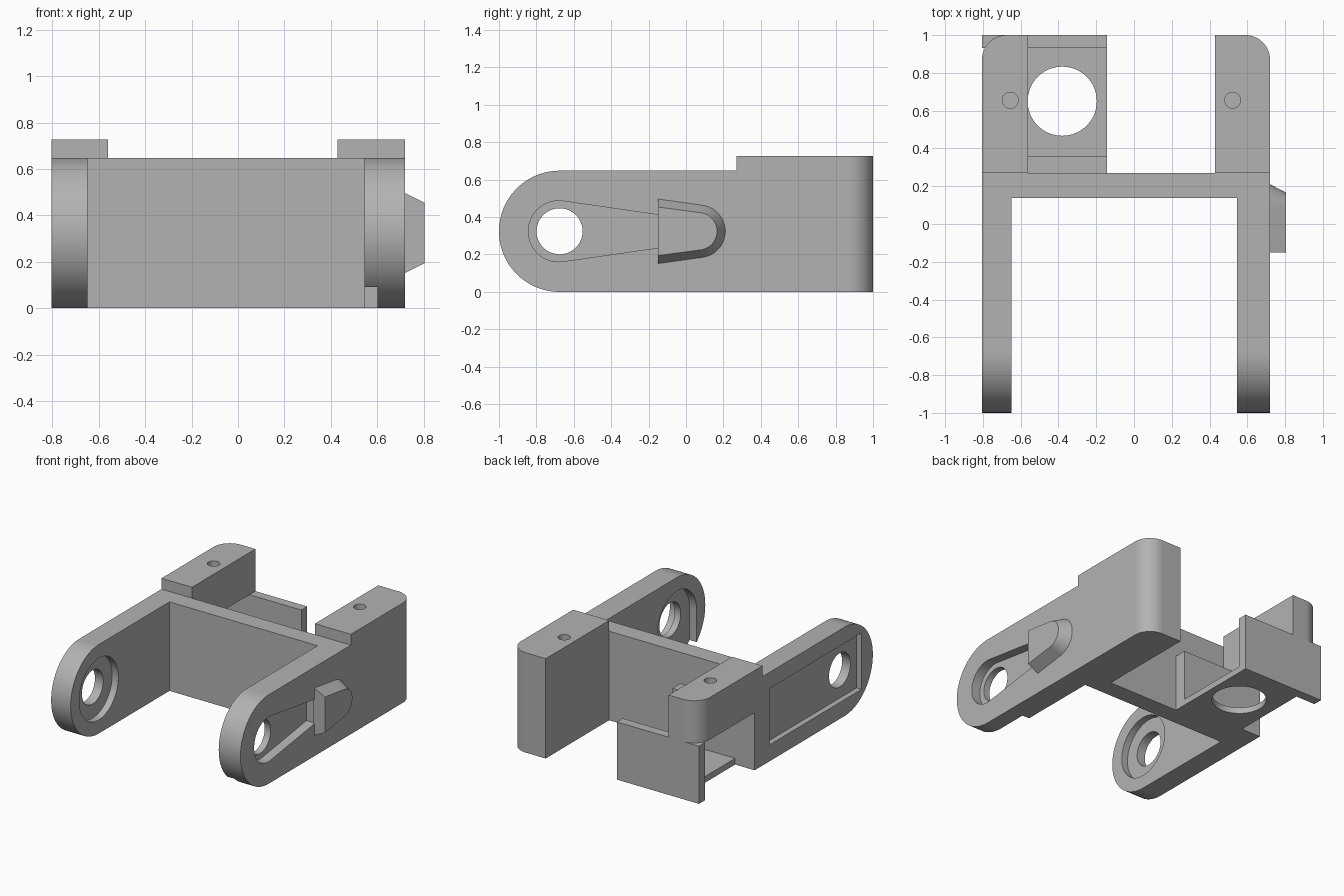
import bpy, bmesh
from math import sin, cos, pi, radians

cube = bpy.data.objects.get("Cube")
if cube:
    bpy.data.objects.remove(cube, do_unlink=True)

grey = bpy.data.materials.new("plain_grey")
grey.use_nodes = True
TONE = (0.45, 0.45, 0.45, 1)
grey.diffuse_color = TONE
grey.node_tree.nodes["Principled BSDF"].inputs["Base Color"].default_value = TONE


def arc(u, v, r, start, end, n=24):
    """Points on an arc, angles in degrees."""
    steps = [radians(start + (end - start) * i / n) for i in range(n + 1)]
    return [(u + r * cos(a), v + r * sin(a)) for a in steps]


def circle(u, v, r, n=48):
    return arc(u, v, r, 0, 360, n)[:-1]


def rect(u0, u1, v0, v1):
    return [(u0, v0), (u1, v0), (u1, v1), (u0, v1)]


def prism(name, outline, axis, lo, hi, far_outline=None):
    """Solid between two outlines: axis 'x' uses (y, z) points, 'z' uses (x, y)."""
    def place(p, d):
        return (d, p[0], p[1]) if axis == "x" else (p[0], p[1], d)
    bm = bmesh.new()
    near = [bm.verts.new(place(p, lo)) for p in outline]
    far = [bm.verts.new(place(p, hi)) for p in far_outline or outline]
    n = len(near)
    bm.faces.new(near[::-1])
    bm.faces.new(far)
    for i in range(n):
        j = (i + 1) % n
        bm.faces.new((near[i], near[j], far[j], far[i]))
    bmesh.ops.recalc_face_normals(bm, faces=bm.faces)
    mesh = bpy.data.meshes.new(name)
    bm.to_mesh(mesh)
    bm.free()
    mesh.materials.append(grey)
    obj = bpy.data.objects.new(name, mesh)
    bpy.context.collection.objects.link(obj)
    return obj


def activate(obj):
    bpy.ops.object.select_all(action="DESELECT")
    obj.select_set(True)
    bpy.context.view_layer.objects.active = obj


def cut(target, outline, axis, lo, hi):
    """Subtract a prism from the target."""
    cutter = prism("cutter", outline, axis, lo, hi)
    cutter.hide_render = True
    mod = target.modifiers.new("cut", "BOOLEAN")
    mod.operation, mod.solver, mod.object = "DIFFERENCE", "EXACT", cutter
    activate(target)
    bpy.ops.object.modifier_apply(modifier=mod.name)
    bpy.data.objects.remove(cutter, do_unlink=True)


# Main levels of the bracket
RIGHT, LEFT = -0.805, 0.72
RIGHT_IN, LEFT_IN = -0.648, 0.545
FRONT, BACK = 0.137, 0.27
TOP, POST_TOP, SHELF_TOP = 0.648, 0.727, 0.42
R = TOP / 2
PIVOT = (-1 + R, R)

# Side arms with rounded front ends
arm_side = arc(*PIVOT, R, 90, 270, 48) + [(BACK, 0), (BACK, TOP)]
right_arm = prism("right_arm", arm_side, "x", RIGHT, RIGHT_IN)
left_arm = prism("left_arm", arm_side, "x", LEFT_IN, LEFT)

# Right arm: outer panel recess, inner counterbore, pivot hole
cut(right_arm, rect(-0.87, 0.19, 0.12, 0.53), "x", RIGHT - 0.1, RIGHT + 0.04)
cut(right_arm, circle(*PIVOT, 0.225), "x", RIGHT_IN - 0.05, RIGHT_IN + 0.1)
cut(right_arm, circle(*PIVOT, 0.123), "x", RIGHT - 0.1, RIGHT_IN + 0.1)

# Left arm: inner slot open at the bottom, outer tapered groove, pivot hole
slot = arc(*PIVOT, 0.225, 0, 180) + [(-0.9, -0.1), (-0.45, -0.1)]
slot[-2:] = [(PIVOT[0] - 0.225, -0.1), (PIVOT[0] + 0.225, -0.1)]
cut(left_arm, slot, "x", LEFT_IN - 0.1, 0.602)
groove = arc(-0.68, R, 0.163, 83, 277, 32) + [(-0.14, 0.237), (-0.14, 0.411)]
cut(left_arm, groove, "x", LEFT - 0.07, LEFT + 0.1)
cut(left_arm, circle(*PIVOT, 0.123), "x", LEFT_IN - 0.1, LEFT + 0.1)


# Tapered clip on the outside of the left arm
def clip_outline(half, r, centre):
    return [(-0.15, R - half)] + arc(centre, R, r, -82, 82) + [(-0.15, R + half)]


clip = prism("side_clip", clip_outline(0.175, 0.143, 0.07), "x", LEFT - 0.005, 0.805,
             clip_outline(0.13, 0.1, 0.066))

# Cross plate joining the arms
cross_plate = prism("cross_plate", rect(RIGHT_IN, LEFT_IN, FRONT, BACK), "z", 0, TOP)

# Rear posts with a rounded outer corner and a screw hole
C = 0.13
left_profile = [(0.43, BACK), (LEFT, BACK)] + arc(LEFT - C, 1 - C, C, 0, 90) + [(0.43, 1)]
left_post = prism("left_post", left_profile, "z", 0, POST_TOP)
right_profile = [(RIGHT, BACK), (-0.56, BACK), (-0.56, 1)] + arc(RIGHT + C, 1 - C, C, 90, 180)
right_post = prism("right_post", right_profile, "z", SHELF_TOP, POST_TOP)
for post, x in ((left_post, 0.522), (right_post, -0.655)):
    cut(post, circle(x, 0.655, 0.042, 32), "z", POST_TOP - 0.2, POST_TOP + 0.1)

# Open tray beneath the right post
SHELF_END = -0.143
prism("tray_back_wall", rect(RIGHT, SHELF_END, 0.932, 1), "z", 0, SHELF_TOP)
prism("tray_front_wall", rect(RIGHT, SHELF_END, BACK, 0.36), "z", 0, SHELF_TOP)
tray_floor = prism("tray_floor", rect(RIGHT_IN, SHELF_END, 0.36, 0.932), "z", 0, 0.045)
cut(tray_floor, circle(-0.38, 0.65, 0.183, 64), "z", -0.1, 0.2)

# Smooth the curved walls, keep edges crisp
for obj in (right_arm, left_arm, clip, left_post, right_post, tray_floor):
    activate(obj)
    bpy.ops.object.shade_smooth_by_angle(angle=radians(25))
